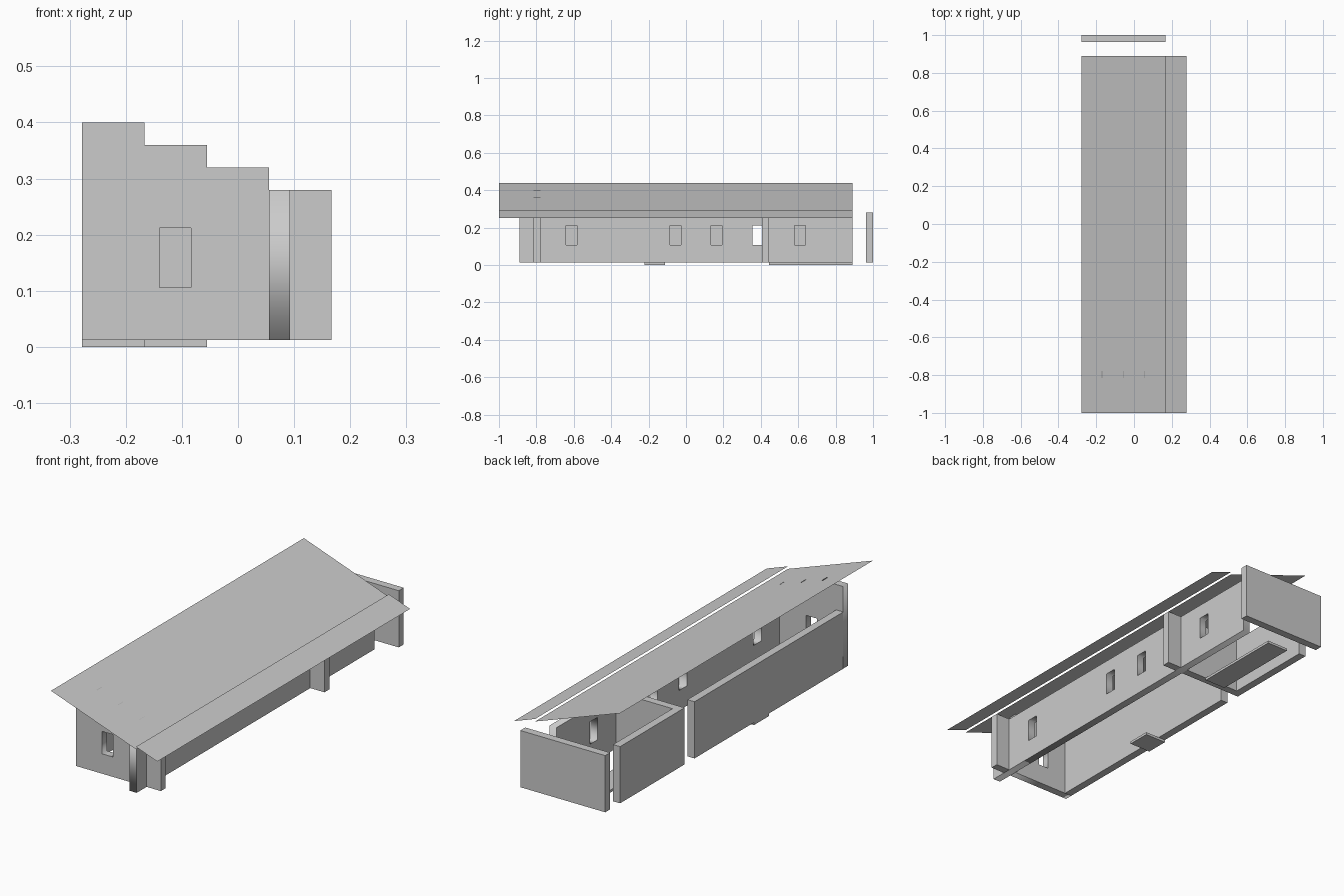
import bpy
from math import radians

if "Cube" in bpy.data.objects:
    bpy.data.objects.remove(bpy.data.objects["Cube"])

U = 1 / 27            # building module, also the wall thickness
BASE, TOP = 0.012, 0.28
SILL, HEAD = 0.106, 0.212


def box(name, x0, x1, y0, y1, z0=BASE, z1=TOP):
    bpy.ops.mesh.primitive_cube_add(
        size=1, location=((x0 + x1) / 2, (y0 + y1) / 2, (z0 + z1) / 2))
    ob = bpy.context.object
    ob.name = name
    ob.scale = (x1 - x0, y1 - y0, z1 - z0)
    bpy.ops.object.transform_apply(location=False, rotation=False, scale=True)
    return ob


def pierced_wall(name, outline, windows, location, turn):
    """Upright slab from a filled 2D outline, with rectangular window holes."""
    cu = bpy.data.curves.new(name, 'CURVE')
    cu.dimensions = '2D'
    cu.fill_mode = 'BOTH'
    cu.extrude = U / 2
    holes = [[(a, SILL), (b, SILL), (b, HEAD), (a, HEAD)] for a, b in windows]
    for loop in [outline] + holes:
        sp = cu.splines.new('POLY')
        sp.points.add(len(loop) - 1)
        for p, (a, z) in zip(sp.points, loop):
            p.co = (a, z, 0, 1)
        sp.use_cyclic_u = True
    ob = bpy.data.objects.new(name, cu)
    bpy.context.collection.objects.link(ob)
    ob.location = location
    ob.rotation_euler = (radians(90), 0, radians(turn))
    bpy.ops.object.select_all(action='DESELECT')
    ob.select_set(True)
    bpy.context.view_layer.objects.active = ob
    bpy.ops.object.convert(target='MESH')
    return ob


def sheet(name, x0, z0, x1, z1):
    me = bpy.data.meshes.new(name)
    y0, y1 = -1, 24 * U
    me.from_pydata([(x0, y0, z0), (x1, y0, z1), (x1, y1, z1), (x0, y1, z0)],
                   [], [(0, 1, 2, 3)])
    ob = bpy.data.objects.new(name, me)
    bpy.context.collection.objects.link(ob)


L, R = -7.5 * U, 4.5 * U          # outer wall limits in x
A, B = 1.5 * U, 2.5 * U           # long wall faces in x

# long wall with a row of windows
wins = [(c - 0.029, c + 0.029) for c in (-0.613, -0.056, 0.163, 0.609)]
wins.append((0.356, 11 * U))
pierced_wall("long_wall",
             [(-24 * U, BASE), (24 * U, BASE), (24 * U, TOP), (-24 * U, TOP)],
             wins, (2 * U, 0, 0), 90)

# front wall stepping up under the roof
outline = [(A, BASE)]
for i, z in enumerate((0.32, 0.36, 0.40)):
    x = A - 3 * U * i
    outline += [(x, z), (x - 3 * U, z)]
outline.append((L, BASE))
pierced_wall("front_wall", outline, [(-0.14, -0.084)], (0, -21.5 * U, 0), 0)
box("front_wall_stub", B, R, -22 * U, -21 * U)

# cross wall, left walls and detached back wall
box("cross_wall", L, A, 11 * U, 12 * U)
box("cross_wall_stub", B, R, 11 * U, 12 * U)
box("left_wall_front", L, L + U, -21 * U, 9 * U)
box("left_wall_back", L, L + U, 12 * U, 24 * U)
box("back_wall", L, R, 26 * U, 27 * U)

# low floor slabs
box("entry_slab", L, -4.5 * U, -6 * U, -3 * U, 0, BASE)
box("back_room_slab", -4.5 * U, -1.5 * U, 12 * U, 24 * U, 0, BASE)

# thin roof sheets
sheet("main_roof", L, 0.438, R, 0.28)
sheet("eave_roof", R, 0.292, 7.5 * U, 0.252)
